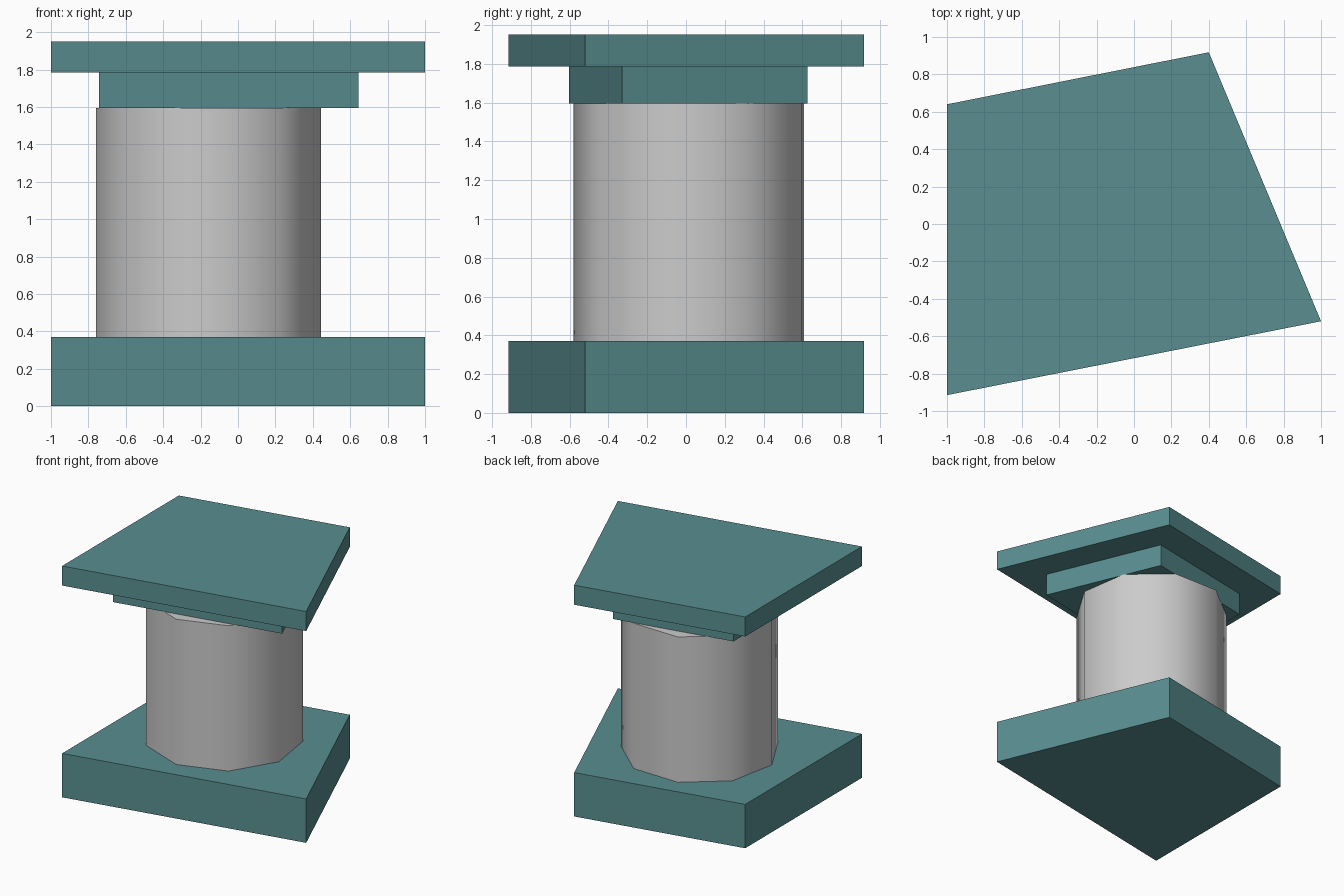
import bpy, bmesh, math
from mathutils import Vector

if "Cube" in bpy.data.objects:
    bpy.data.objects.remove(bpy.data.objects["Cube"])

teal = bpy.data.materials.new("teal")
teal.diffuse_color = (0.10, 0.27, 0.28, 1)
teal.use_nodes = True
teal.node_tree.nodes["Principled BSDF"].inputs["Base Color"].default_value = teal.diffuse_color

# Shared crooked four-sided outline, counter-clockwise
OUTLINE = [Vector(p) for p in ((-1, -0.915), (1, -0.52), (0.4, 0.918), (-1, 0.64))]


def inset(pts, d):
    """Move every side of a polygon inwards by d."""
    result = []
    for i, p in enumerate(pts):
        a = (p - pts[i - 1]).normalized()
        b = (pts[(i + 1) % len(pts)] - p).normalized()
        na, nb = Vector((-a.y, a.x)), Vector((-b.y, b.x))
        result.append(p + (na + nb) * d / (1 + na.dot(nb)))
    return result


def prism(name, pts, z0, z1, mat=None):
    """Extrude an outline from z0 to z1."""
    bm = bmesh.new()
    face = bm.faces.new([bm.verts.new((p[0], p[1], z0)) for p in pts])
    ext = bmesh.ops.extrude_face_region(bm, geom=[face], use_keep_orig=True)
    for v in ext["geom"]:
        if isinstance(v, bmesh.types.BMVert):
            v.co.z = z1
    bmesh.ops.recalc_face_normals(bm, faces=bm.faces)
    mesh = bpy.data.meshes.new(name)
    bm.to_mesh(mesh)
    bm.free()
    obj = bpy.data.objects.new(name, mesh)
    bpy.context.collection.objects.link(obj)
    if mat:
        mesh.materials.append(mat)
    return obj


# Base block, stepped-in slab and top plate
prism("base", OUTLINE, 0, 0.37, teal)
prism("under_slab", inset(OUTLINE, 0.256), 1.595, 1.785, teal)
prism("top_plate", OUTLINE, 1.785, 1.95, teal)

# Nine-sided column with smooth sides
angles = [math.radians(-91.4 + 40 * k) for k in range(9)]
ring = [(-0.155 + 0.61 * math.cos(a), 0.03 + 0.61 * math.sin(a)) for a in angles]
column = prism("column", ring, 0.37, 1.595)
bpy.context.view_layer.objects.active = column
column.select_set(True)
bpy.ops.object.shade_smooth_by_angle(angle=math.radians(50))
